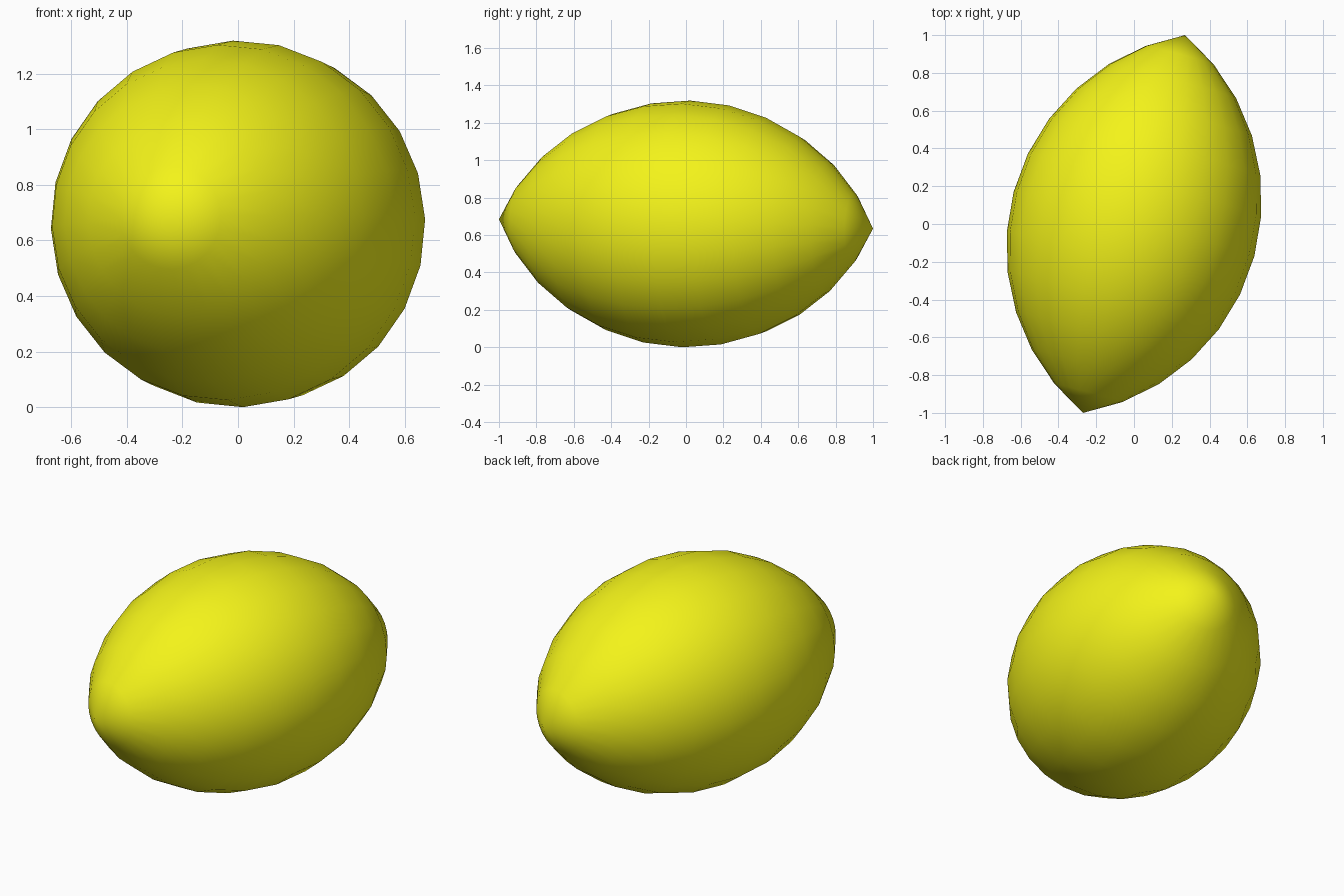
import bpy, bmesh, math
from mathutils import Matrix, Vector

if "Cube" in bpy.data.objects:
    bpy.data.objects.remove(bpy.data.objects["Cube"])

HALF, RADIUS = 1.036, 0.66      # half length along the axis, widest radius
RINGS, SIDES = 12, 24

# Circular-arc profile between the two tips
arc_r = (HALF**2 + RADIUS**2) / (2 * RADIUS)
tip_angle = math.asin(HALF / arc_r)
bm = bmesh.new()
profile = []
for i in range(RINGS + 1):
    a = tip_angle * (2 * i / RINGS - 1)
    r = max(0.0, arc_r * math.cos(a) - (arc_r - RADIUS))
    profile.append(bm.verts.new((0, arc_r * math.sin(a), r)))
edges = [bm.edges.new(pair) for pair in zip(profile, profile[1:])]

# Revolve the profile around its chord
bmesh.ops.spin(bm, geom=profile + edges, cent=(0, 0, 0), axis=(0, 1, 0),
               angle=math.tau, steps=SIDES)
bmesh.ops.remove_doubles(bm, verts=bm.verts, dist=1e-4)
bmesh.ops.recalc_face_normals(bm, faces=bm.faces)

# Lay the fruit down, turned and slightly rolled
axis = Vector((0.27, 1.0, -0.025)).normalized()
side = axis.cross(Vector((0, 0, 1))).normalized()
turn = Matrix((side, axis, side.cross(axis))).transposed()
bm.transform(turn.to_4x4() @ Matrix.Rotation(math.radians(-2), 4, 'Y'))
lowest = min(v.co.z for v in bm.verts)
bmesh.ops.translate(bm, verts=bm.verts, vec=(0, 0, -lowest))
for f in bm.faces:
    f.smooth = True

mesh = bpy.data.meshes.new("lemon")
bm.to_mesh(mesh)
bm.free()
lemon = bpy.data.objects.new("lemon", mesh)
bpy.context.collection.objects.link(lemon)

# Yellow peel
peel = bpy.data.materials.new("yellow_peel")
peel.diffuse_color = (0.9, 0.9, 0.01, 1)
peel.use_nodes = True
peel.node_tree.nodes["Principled BSDF"].inputs["Base Color"].default_value = peel.diffuse_color
mesh.materials.append(peel)
